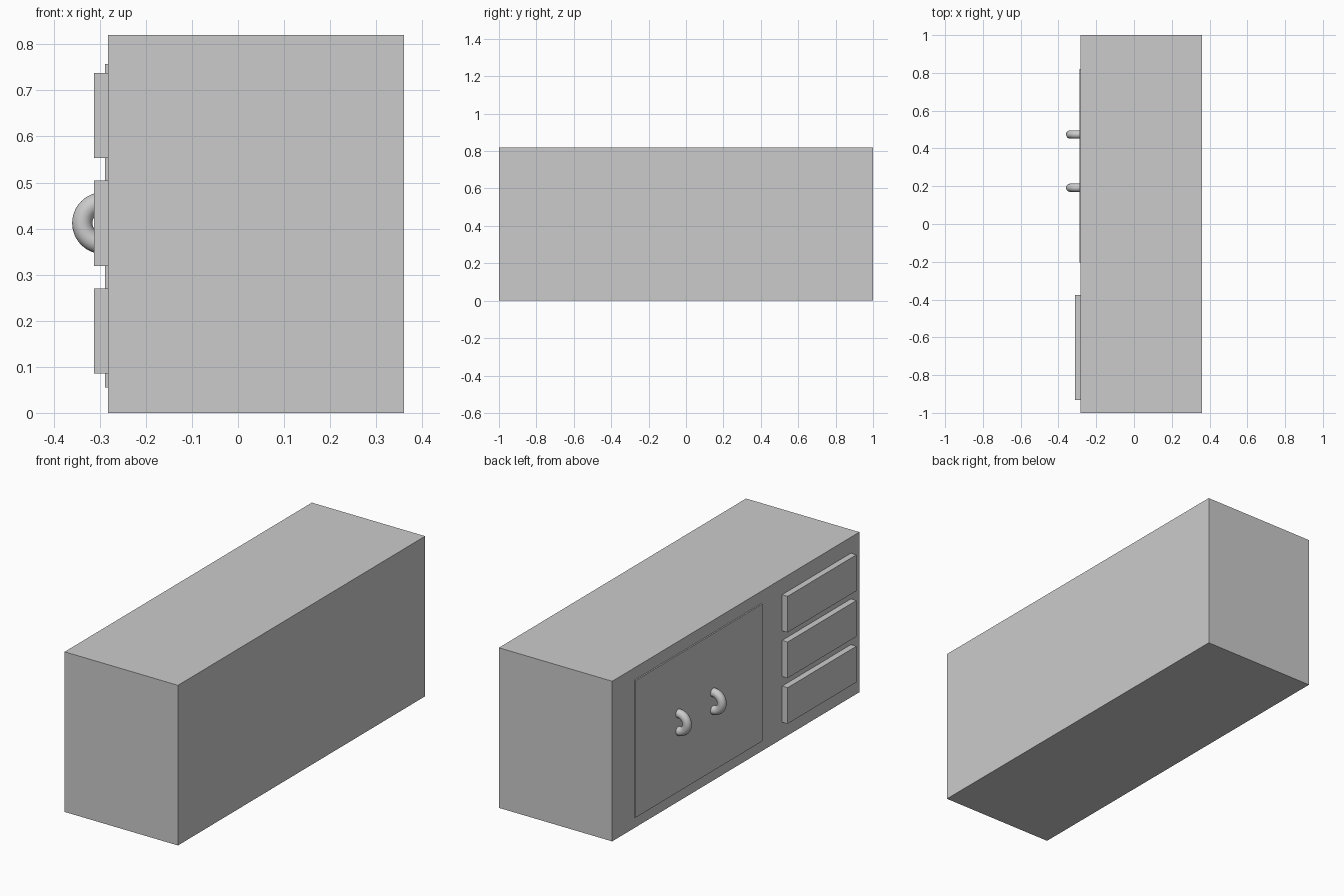
import bpy
import math

default = bpy.data.objects.get("Cube")
if default:
    bpy.data.objects.remove(default, do_unlink=True)

# One plain grey for the whole cabinet
GREY = (0.6, 0.6, 0.6, 1.0)
grey = bpy.data.materials.new("plain grey")
grey.use_nodes = True
grey.diffuse_color = GREY
grey.node_tree.nodes["Principled BSDF"].inputs["Base Color"].default_value = GREY


def box(name, x, y, z):
    """Box spanning the given (low, high) ranges."""
    spans = (x, y, z)
    bpy.ops.mesh.primitive_cube_add(size=1, location=[(a + b) / 2 for a, b in spans])
    obj = bpy.context.object
    obj.name = name
    obj.scale = [b - a for a, b in spans]
    bpy.ops.object.transform_apply(location=False, rotation=False, scale=True)
    obj.data.materials.append(grey)
    return obj


FACE = -0.282  # side of the body that carries the door and drawers

# Body
box("cabinet_body", (FACE, 0.36), (-1, 1), (0, 0.82))

# Thin door panel
box("door_panel", (FACE - 0.007, FACE + 0.01), (-0.205, 0.82), (0.055, 0.757))

# Three stacked drawer fronts
for i, bottom in enumerate((0.085, 0.319, 0.553)):
    box(f"drawer_front_{i + 1}", (FACE - 0.031, FACE + 0.01),
        (-0.932, -0.375), (bottom, bottom + 0.185))

# Ring handles, half sunk into the door
for i, y in enumerate((0.192, 0.474)):
    bpy.ops.mesh.primitive_torus_add(
        major_radius=0.045, minor_radius=0.022, major_segments=48,
        minor_segments=16, location=(-0.293, y, 0.412),
        rotation=(math.pi / 2, 0, 0))
    handle = bpy.context.object
    handle.name = f"door_handle_{i + 1}"
    handle.data.materials.append(grey)
    bpy.ops.object.shade_smooth()
